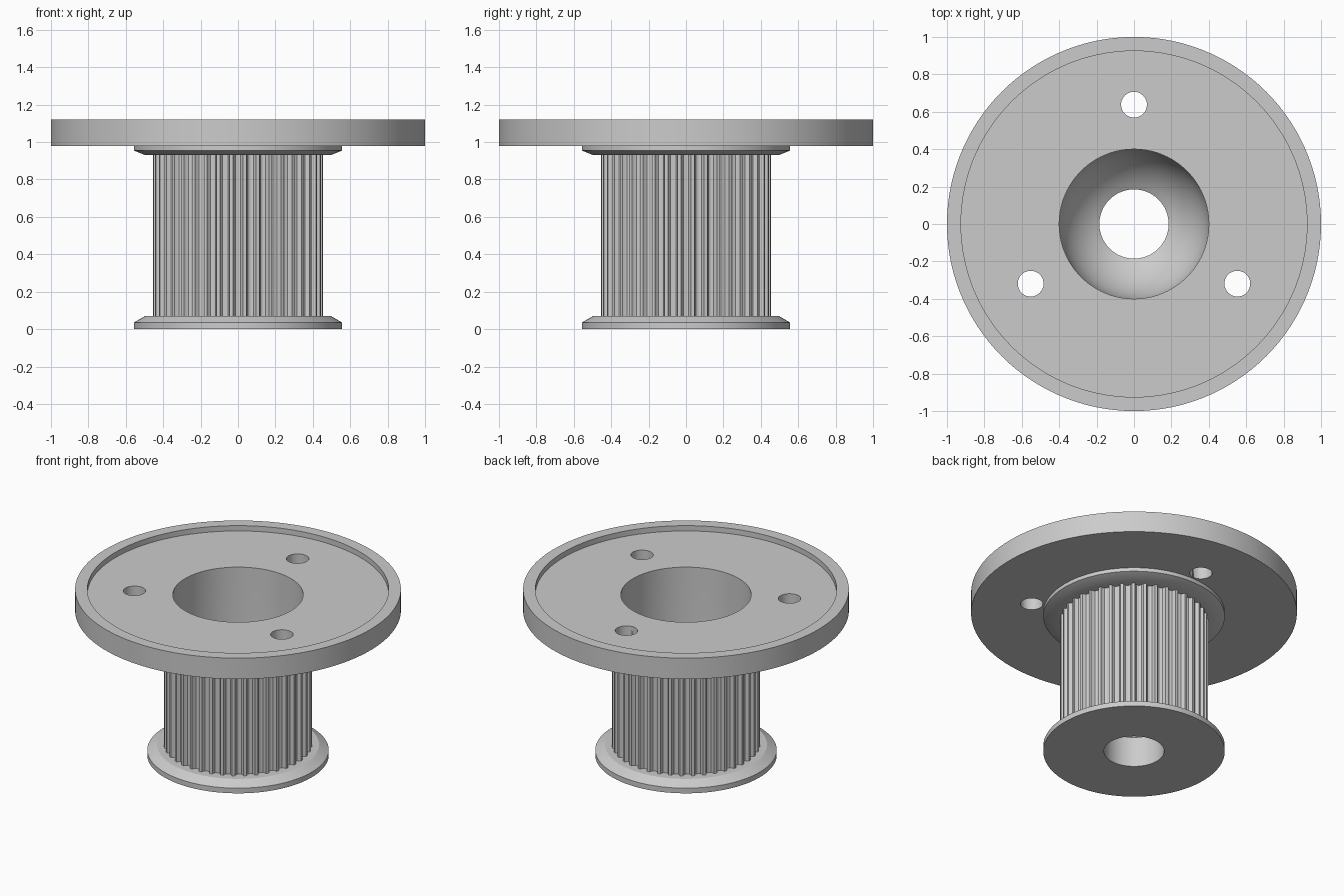
import bpy, bmesh
from math import sin, cos, pi, asin, radians

SEG = 120
TEETH = 40

if "Cube" in bpy.data.objects:
    bpy.data.objects.remove(bpy.data.objects["Cube"], do_unlink=True)

grey = bpy.data.materials.new("light_grey")
grey.use_nodes = True
grey.diffuse_color = (0.6, 0.6, 0.6, 1)
grey.node_tree.nodes["Principled BSDF"].inputs["Base Color"].default_value = (0.6, 0.6, 0.6, 1)


def make_object(name, rings, closed=False):
    """Bridge a list of closed rings of points into a skin."""
    bm = bmesh.new()
    loops = [[bm.verts.new(p) for p in ring] for ring in rings]
    pairs = list(zip(loops, loops[1:]))
    if closed:
        pairs.append((loops[-1], loops[0]))
    for low, high in pairs:
        n = len(low)
        for i in range(n):
            j = (i + 1) % n
            bm.faces.new((low[i], low[j], high[j], high[i]))
    mesh = bpy.data.meshes.new(name)
    bm.to_mesh(mesh)
    bm.free()
    mesh.materials.append(grey)
    obj = bpy.data.objects.new(name, mesh)
    bpy.context.collection.objects.link(obj)
    return obj


def lathe(name, profile, closed=False):
    angles = [2 * pi * i / SEG for i in range(SEG)]
    return make_object(name, [[(r * cos(a), r * sin(a), z) for a in angles]
                              for r, z in profile], closed)


def activate(obj):
    bpy.ops.object.select_all(action='DESELECT')
    obj.select_set(True)
    bpy.context.view_layer.objects.active = obj


def smooth(obj):
    activate(obj)
    bpy.ops.object.shade_smooth_by_angle(angle=radians(25))


# Hub: straight bore, rounded bowl, shaft hole and lower flange
BORE, SHAFT, BOWL_Z = 0.4, 0.185, 0.56
last = pi / 2 - asin(SHAFT / BORE)
bowl = [(BORE * cos(last * i / 12), BOWL_Z - BORE * sin(last * i / 12)) for i in range(13)]
smooth(lathe("hub_and_lower_flange",
             [(BORE, 0.98)] + bowl +
             [(SHAFT, 0), (0.557, 0), (0.557, 0.035), (0.497, 0.07), (0.425, 0.07)]))

# Upper flange under the disc
smooth(lathe("upper_flange", [(0.425, 0.93), (0.495, 0.93), (0.557, 0.955), (0.557, 0.98)]))

# Toothed drum with rounded grooves
groove = [(-0.058, 0.454), (-0.05, 0.441), (-0.034, 0.431), (0, 0.427),
          (0.034, 0.431), (0.05, 0.441), (0.058, 0.454)]
outline = [(r, 2 * pi * t / TEETH + a) for t in range(TEETH) for a, r in groove]
smooth(make_object("toothed_drum", [[(r * cos(a), r * sin(a), z) for r, a in outline]
                                    for z in (0.07, 0.93)]))

# Top disc with raised rim
disc = lathe("top_disc", [(BORE, 0.98), (1, 0.98), (1, 1.122), (0.925, 1.122),
                          (0.925, 1.086), (BORE, 1.086)], closed=True)

# Three bolt holes
for i in range(3):
    a = pi / 2 + i * 2 * pi / 3
    bpy.ops.mesh.primitive_cylinder_add(vertices=40, radius=0.069, depth=0.6,
                                        location=(0.638 * cos(a), 0.638 * sin(a), 1.03))
    cutter = bpy.context.object
    cutter.hide_render = True
    cutter.data.materials.append(grey)
    activate(disc)
    mod = disc.modifiers.new("bolt_hole", 'BOOLEAN')
    mod.operation = 'DIFFERENCE'
    mod.solver = 'EXACT'
    mod.object = cutter
    bpy.ops.object.modifier_apply(modifier=mod.name)
    bpy.data.objects.remove(cutter, do_unlink=True)
smooth(disc)
